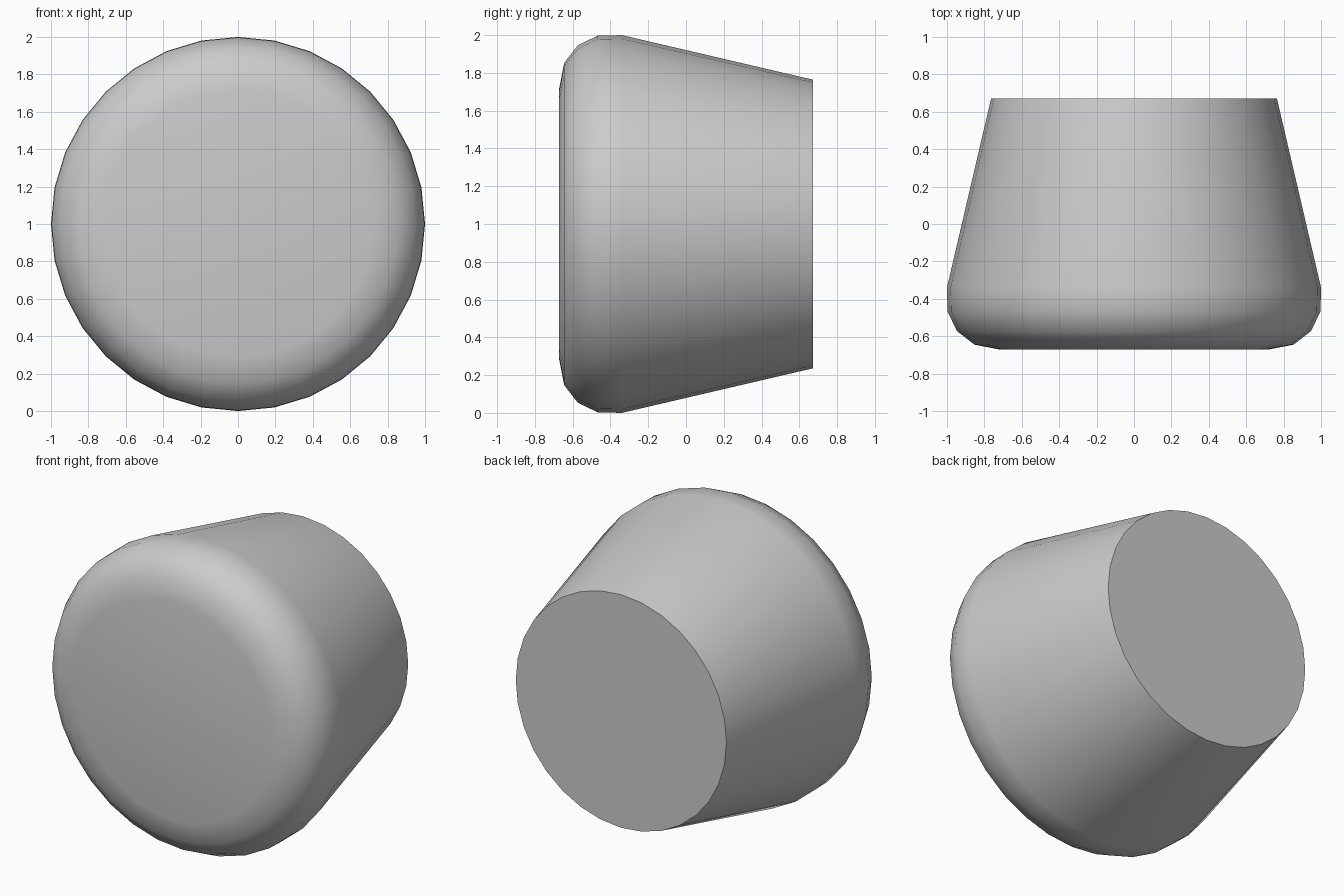
import bpy, bmesh, math

if "Cube" in bpy.data.objects:
    bpy.data.objects.remove(bpy.data.objects["Cube"])

SIDES = 32
# radius and y of each ring, from the front face round the rounded rim to the narrow back
PROFILE = [(0.715, -0.672), (0.853, -0.645), (0.946, -0.573),
           (0.997, -0.468), (1.0, -0.34), (0.764, 0.672)]

# tapered round knob, axis along y
bm = bmesh.new()
rings = []
for r, y in PROFILE:
    rings.append([bm.verts.new((r * math.cos(2 * math.pi * i / SIDES), y,
                                1 + r * math.sin(2 * math.pi * i / SIDES)))
                  for i in range(SIDES)])
for a, b in zip(rings, rings[1:]):
    for i in range(SIDES):
        j = (i + 1) % SIDES
        bm.faces.new((a[i], a[j], b[j], b[i]))

# flat front and back caps
bm.faces.new(rings[0])
bm.faces.new(rings[-1])
bmesh.ops.recalc_face_normals(bm, faces=bm.faces)

mesh = bpy.data.meshes.new("tapered_knob")
bm.to_mesh(mesh)
bm.free()
knob = bpy.data.objects.new("tapered_knob", mesh)
bpy.context.collection.objects.link(knob)

# smooth sides and rim, crisp back edge
bpy.context.view_layer.objects.active = knob
knob.select_set(True)
bpy.ops.object.shade_smooth_by_angle(angle=math.radians(40))
